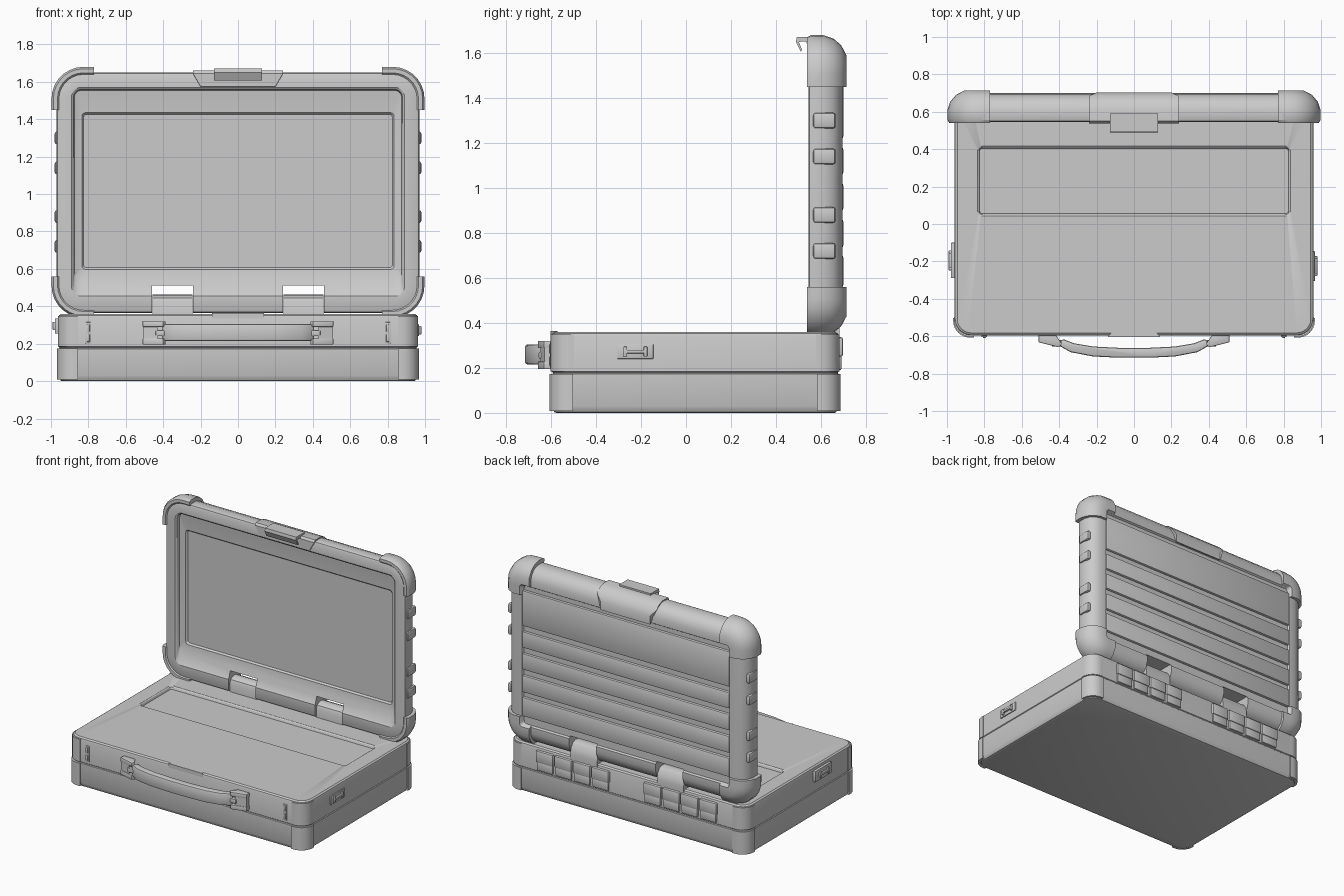
import bpy, bmesh, math
from mathutils import Matrix, Vector

if "Cube" in bpy.data.objects:
    bpy.data.objects.remove(bpy.data.objects["Cube"])

MAP = {'x': lambda u, v, d: (d, u, v), 'y': lambda u, v, d: (u, d, v), 'z': lambda u, v, d: (u, v, d)}


def finish(name, bm, mirror=False, angle=32):
    bmesh.ops.recalc_face_normals(bm, faces=bm.faces)
    me = bpy.data.meshes.new(name)
    bm.to_mesh(me)
    bm.free()
    ob = bpy.data.objects.new(name, me)
    bpy.context.collection.objects.link(ob)
    if mirror:
        ob.modifiers.new("mirror", 'MIRROR').use_mirror_merge = False
    smooth(ob, angle)
    return ob


def smooth(ob, angle=32):
    bpy.ops.object.select_all(action='DESELECT')
    ob.select_set(True)
    bpy.context.view_layer.objects.active = ob
    bpy.ops.object.shade_smooth_by_angle(angle=math.radians(angle))


def rounded_rect(hx, lo, hi, r, n=7):
    pts = []
    for k, (cx, cy) in enumerate([(hx - r, hi - r), (r - hx, hi - r), (r - hx, lo + r), (hx - r, lo + r)]):
        for i in range(n + 1):
            a = math.pi / 2 * (k + i / n)
            pts.append((cx + r * math.cos(a), cy + r * math.sin(a)))
    return pts


def loft(rings, axis, closed=False):
    """Skin rounded rectangles given as (half width, low, high, radius, depth)."""
    bm = bmesh.new()
    loops = [[bm.verts.new(MAP[axis](u, v, d)) for u, v in rounded_rect(hx, lo, hi, r)]
             for hx, lo, hi, r, d in rings]
    pairs = list(zip(loops, loops[1:])) + ([(loops[-1], loops[0])] if closed else [])
    for a, b in pairs:
        for i in range(len(a)):
            j = (i + 1) % len(a)
            bm.faces.new((a[i], a[j], b[j], b[i]))
    if not closed:
        bm.faces.new(loops[0])
        bm.faces.new(loops[-1])
    return bm


def bevel_all(bm, w, seg=2):
    if w:
        bmesh.ops.recalc_face_normals(bm, faces=bm.faces)
        es = [e for e in bm.edges if e.calc_face_angle(0) > 0.6]
        bmesh.ops.bevel(bm, geom=es, offset=w, segments=seg, profile=0.5, affect='EDGES', clamp_overlap=True)


def prism(name, pts, axis, lo, hi, mirror=False, bevel=0.0):
    bm = bmesh.new()
    a, b = ([bm.verts.new(MAP[axis](u, v, d)) for u, v in pts] for d in (lo, hi))
    bm.faces.new(a)
    bm.faces.new(b)
    for i in range(len(a)):
        j = (i + 1) % len(a)
        bm.faces.new((a[i], a[j], b[j], b[i]))
    bevel_all(bm, bevel)
    return finish(name, bm, mirror)


def box(name, x, y, z, mirror=False, bevel=0.0):
    c = [sum(p) / 2 for p in (x, y, z)]
    s = [abs(p[1] - p[0]) for p in (x, y, z)]
    bm = bmesh.new()
    bmesh.ops.create_cube(bm, size=1, matrix=Matrix.Translation(c) @ Matrix.Diagonal((*s, 1)))
    bevel_all(bm, bevel)
    return finish(name, bm, mirror)


def inset(hx, lo, hi, r, profile):
    return [(hx - i, lo + i, hi - i, max(r - i, 0.02), d) for i, d in profile]


# Base case with a seam and a recessed keyboard tray
base = inset(0.96, -0.597, 0.68, 0.09, [(0.02, 0.0), (0.012, 0.003), (0.006, 0.015), (0, 0.03), (0, 0.172),
             (0.005, 0.176), (0.005, 0.18), (0, 0.184), (0, 0.34), (0.004, 0.352), (0.015, 0.36)])
base += [(0.838, 0.042, 0.418, 0.02, 0.36), (0.83, 0.05, 0.41, 0.02, 0.354), (0.825, 0.055, 0.405, 0.015, 0.34)]
finish("base_case", loft(base, 'z'))

# Corner guards on the base, lower and upper
for row, (z0, z1, grow) in enumerate([(0.008, 0.174, 0.007), (0.184, 0.348, 0.003)]):
    for end, s in (("front", 1), ("back", -1)):
        X, Y, r = 0.96 + grow, 0.64 + grow, 0.09
        arc = [(X - r + r * math.sin(t), Y - r + r * math.cos(t)) for t in [math.pi / 16 * i for i in range(9)]]
        pts = [(0.855, Y - 0.03), (0.855, Y)] + arc + [(X, Y - 0.105), (X - 0.03, Y - 0.105)]
        prism(f"base_guard_{end}_{row}", [(x, 0.04 - s * y) for x, y in pts], 'z', z0, z1, True)

# Lid shell: back panel, rounded rim, front recess, bezel and screen
lid = inset(0.97, 0.365, 1.65, 0.15, [(0.138, 0.682), (0.13, 0.695), (0.085, 0.695), (0.045, 0.682), (0.015, 0.655),
            (0, 0.615), (0, 0.562), (0.005, 0.55), (0.015, 0.545)])
lid += [(0.89, 0.455, 1.57, 0.05, 0.545), (0.88, 0.465, 1.56, 0.045, 0.553), (0.875, 0.54, 1.555, 0.04, 0.575),
        (0.842, 0.59, 1.442, 0.025, 0.588), (0.835, 0.597, 1.435, 0.02, 0.588), (0.825, 0.607, 1.425, 0.015, 0.6)]
lid_ob = finish("lid_shell", loft(lid, 'y'))

# Hinge openings cut through the lower lid
cutter = box("hinge_cutter", (0.24, 0.46), (0.5, 0.8), (0.3, 0.51), True)
cutter.hide_render = True
mod = lid_ob.modifiers.new("hinge_cut", 'BOOLEAN')
mod.object, mod.operation, mod.solver = cutter, 'DIFFERENCE', 'EXACT'
bpy.context.view_layer.objects.active = lid_ob
bpy.ops.object.modifier_apply(modifier=mod.name)
bpy.data.objects.remove(cutter)
smooth(lid_ob)

# Hinge barrels
prism("hinge", [(0.56, 0.34), (0.56, 0.42), (0.57, 0.445), (0.592, 0.46), (0.625, 0.463), (0.655, 0.45),
                (0.675, 0.42), (0.682, 0.38), (0.682, 0.34)], 'x', 0.242, 0.458, True)

# Lid corner bumpers: a larger shell trimmed to each corner
profile = [(0.045, 0.552), (0.032, 0.539), (0.01, 0.539), (0, 0.555), (0, 0.61), (0.015, 0.655), (0.045, 0.69),
           (0.09, 0.714), (0.15, 0.714), (0.165, 0.685)]
for name, zc, s in (("top", 1.45, -1), ("bottom", 0.56, 1)):
    bm = loft(inset(0.997, 0.34, 1.68, 0.17, profile), 'y', True)
    for co, no in (((0.77, 0, 0), (-1, 0, 0)), ((0, 0, zc), (0, 0, s))):
        bmesh.ops.bisect_plane(bm, geom=bm.verts[:] + bm.edges[:] + bm.faces[:], plane_co=co, plane_no=no,
                               clear_outer=True)
        bmesh.ops.holes_fill(bm, edges=[e for e in bm.edges if e.is_boundary])
    finish(f"lid_bumper_{name}", bm, True)

# Raised ribs across the lid back, and side grip bumps
for i, (z0, z1) in enumerate([(0.56, 0.7), (0.735, 0.86), (0.9, 1.02), (1.06, 1.18), (1.22, 1.48)]):
    box(f"lid_rib_{i}", (-0.838, 0.838), (0.67, 0.7), (z0, z1), bevel=0.01)
for i, z in enumerate([0.72, 0.88, 1.14, 1.3]):
    box(f"lid_side_bump_{i}", (0.95, 0.98), (0.565, 0.665), (z - 0.035, z + 0.035), True, 0.012)

# Lid latch: wrapped plate with tapered ends, plus a hooked tongue
plate = prism("latch_plate", [(0.538, 1.575), (0.538, 1.645), (0.55, 1.66), (0.615, 1.66), (0.655, 1.645), (0.685, 1.615),
                              (0.703, 1.57), (0.703, 1.51)], 'x', -0.24, 0.24)
for v in plate.data.vertices:
    if v.co.z < 1.6:
        v.co.x *= 0.83
prism("latch_hook", [(0.59, 1.672), (0.493, 1.672), (0.489, 1.65), (0.51, 1.608), (0.517, 1.612), (0.502, 1.65),
                     (0.535, 1.652), (0.545, 1.61), (0.59, 1.61)], 'x', -0.127, 0.127)

# Carry handle: curved grip and forked brackets
outer = [(0.41, -0.645), (0.34, -0.685), (0.22, -0.708), (0.08, -0.715)]
inner = [(0.08, -0.662), (0.22, -0.655), (0.32, -0.638), (0.38, -0.615)]
right = outer + [(-x, y) for x, y in outer[::-1]]
left = [(-x, y) for x, y in inner[::-1]] + inner
prism("handle_grip", right + left, 'z', 0.215, 0.305, bevel=0.01)
side = [(0.51, -0.59), (0.51, -0.632), (0.40, -0.66), (0.385, -0.64), (0.42, -0.59)]
prism("handle_bracket_lower", side, 'z', 0.195, 0.228, True, 0.004)
prism("handle_bracket_upper", side, 'z', 0.29, 0.32, True, 0.004)
prism("handle_bracket_block", [(0.508, -0.59), (0.508, -0.63), (0.43, -0.648), (0.43, -0.59)], 'z', 0.2, 0.315, True)
box("handle_pin", (0.385, 0.44), (-0.655, -0.62), (0.24, 0.272), True, 0.006)

# Front details: thumb tab and small catches
prism("thumb_tab", [(-0.14, -0.603), (0.14, -0.603), (0.12, -0.58), (0.08, -0.572), (-0.08, -0.572), (-0.12, -0.58)],
      'z', 0.335, 0.364)
box("front_catch", (0.785, 0.815), (-0.604, -0.58), (0.2, 0.315), True, 0.003)
for i, z in enumerate((0.23, 0.285)):
    box(f"front_catch_button_{i}", (0.792, 0.808), (-0.609, -0.58), (z - 0.02, z + 0.02), True, 0.003)

# Side ports: plate with a raised H-shaped bar
for name, s, y0, y1, z0, z1, out in (("right", 1, -0.305, -0.145, 0.24, 0.305, 0.967),
                                     ("left", -1, -0.29, -0.1, 0.255, 0.335, 0.978)):
    yc, zc = (y0 + y1) / 2, (z0 + z1) / 2
    box(f"port_plate_{name}", (s * 0.94, s * out), (y0, y1), (z0, z1), bevel=0.003)
    tip = out + 0.013
    box(f"port_bar_{name}", (s * 0.94, s * tip), (yc - 0.045, yc + 0.045), (zc - 0.008, zc + 0.008), bevel=0.003)
    for i, d in enumerate((-0.045, 0.045)):
        box(f"port_end_{name}_{i}", (s * 0.94, s * tip), (yc + d - 0.008, yc + d + 0.008), (zc - 0.022, zc + 0.022),
            bevel=0.003)

# Rear port covers, four per side
for i in range(4):
    x = 0.14 + 0.15 * i
    box(f"rear_cover_{i}", (x, x + 0.142), (0.66, 0.698), (0.25, 0.337), True, 0.01)
    box(f"rear_cover_flap_{i}", (x + 0.006, x + 0.136), (0.66, 0.692), (0.19, 0.258), True, 0.008)
